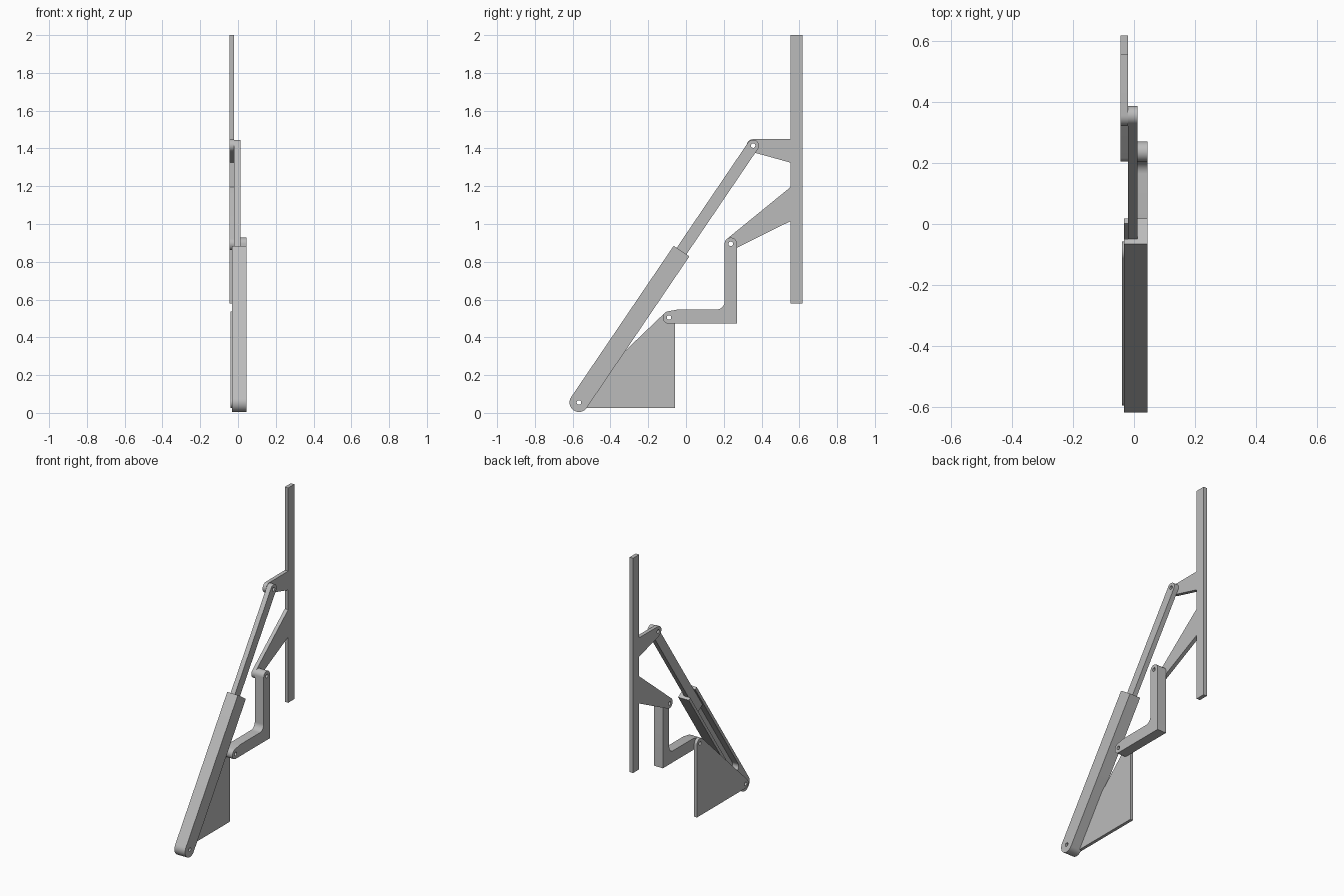
import bpy, bmesh
from math import cos, sin, radians, atan2, degrees, hypot
from mathutils import Vector

if "Cube" in bpy.data.objects:
    bpy.data.objects.remove(bpy.data.objects["Cube"])

grey = bpy.data.materials.new("mid grey")
grey.use_nodes = True
grey.diffuse_color = (0.5, 0.5, 0.5, 1)
grey.node_tree.nodes["Principled BSDF"].inputs["Base Color"].default_value = (0.5, 0.5, 0.5, 1)

# Pivot centres in the side plane (y, z)
BASE, KNEE, ELBOW, HEAD = (-0.567, 0.055), (-0.09, 0.505), (0.237, 0.895), (0.355, 1.415)
HOLE = 0.012


def arc(c, r, a0, a1, n=16):
    """Points along an arc, angles in degrees."""
    angles = [radians(a0 + (a1 - a0) * i / n) for i in range(n + 1)]
    return [(c[0] + r * cos(a), c[1] + r * sin(a)) for a in angles]


def plate(name, outline, x0, x1, holes=()):
    """Extrude a side outline with round pin holes from x0 to x1."""
    bm = bmesh.new()
    loops = [outline] + [arc(h, HOLE, 0, 360, 24)[:-1] for h in holes]
    edges = []
    for loop in loops:
        vs = [bm.verts.new((x0, y, z)) for y, z in loop]
        edges += [bm.edges.new((v, vs[i - 1])) for i, v in enumerate(vs)]
    bmesh.ops.triangle_fill(bm, use_beauty=True, use_dissolve=False, edges=edges, normal=(1, 0, 0))
    ext = bmesh.ops.extrude_face_region(bm, geom=bm.faces[:], use_keep_orig=True)
    moved = [g for g in ext["geom"] if isinstance(g, bmesh.types.BMVert)]
    bmesh.ops.translate(bm, verts=moved, vec=Vector((x1 - x0, 0, 0)))
    bmesh.ops.recalc_face_normals(bm, faces=bm.faces[:])
    mesh = bpy.data.meshes.new(name)
    bm.to_mesh(mesh)
    bm.free()
    mesh.materials.append(grey)
    obj = bpy.data.objects.new(name, mesh)
    bpy.context.collection.objects.link(obj)
    return obj


# Cylinder and rod share one slanted axis
dy, dz = HEAD[0] - BASE[0], HEAD[1] - BASE[1]
tilt, length = degrees(atan2(dz, dy)), hypot(dy, dz)


def along(t, side=0):
    """Point at distance t up the axis, offset sideways."""
    a = radians(tilt)
    return (BASE[0] + t * cos(a) - side * sin(a), BASE[1] + t * sin(a) + side * cos(a))


# Upright mast with two brackets
mast = plate("mast", [(0.617, 0.58), (0.617, 2), (0.553, 2), (0.553, 1.45)]
             + arc(HEAD, 0.034, 90, 254)
             + [(0.553, 1.325), (0.553, 1.195)]
             + arc(ELBOW, 0.033, 130, 296)
             + [(0.553, 1.015), (0.553, 0.58)], -0.045, -0.02, [HEAD, ELBOW])

# Bent link
link = plate("bent_link", arc(KNEE, 0.033, 100, 270)
             + [(0.27, 0.472)] + arc(ELBOW, 0.033, 0, 180)
             + arc((0.164, 0.588), 0.04, 0, -90, 8) + [(-0.04, 0.548)],
             -0.02, 0.045, [KNEE, ELBOW])

# Base plate
base = plate("base_plate", arc(BASE, 0.028, 133, 270) + [(-0.057, 0.027)]
             + arc(KNEE, 0.033, 0, 133), -0.04, -0.02, [BASE, KNEE])

# Cylinder body with a round-ended channel for the rod
body = plate("cylinder_body", arc(BASE, 0.05, tilt + 90, tilt + 270)
             + [along(0.968, -0.05), along(0.968, 0.05)], -0.033, 0.045, [BASE])
channel = plate("channel_cutter", arc(along(0.17), 0.031, tilt + 90, tilt + 270)
                + [along(1.2, -0.031), along(1.2, 0.031)], -0.08, 0.012)
cut = body.modifiers.new("channel", "BOOLEAN")
cut.operation, cut.solver, cut.object = "DIFFERENCE", "EXACT", channel
bpy.context.view_layer.objects.active = body
bpy.ops.object.modifier_apply(modifier="channel")
bpy.data.objects.remove(channel)

# Piston rod
rod = plate("piston_rod", arc(HEAD, 0.031, tilt - 90, tilt + 90)
            + [along(0.8, 0.031), along(0.8, -0.031)], -0.02, 0.012, [HEAD])

# Smooth the round ends only
bpy.ops.object.select_all(action="DESELECT")
for obj in (mast, link, base, body, rod):
    obj.select_set(True)
bpy.ops.object.shade_smooth_by_angle(angle=radians(30))
